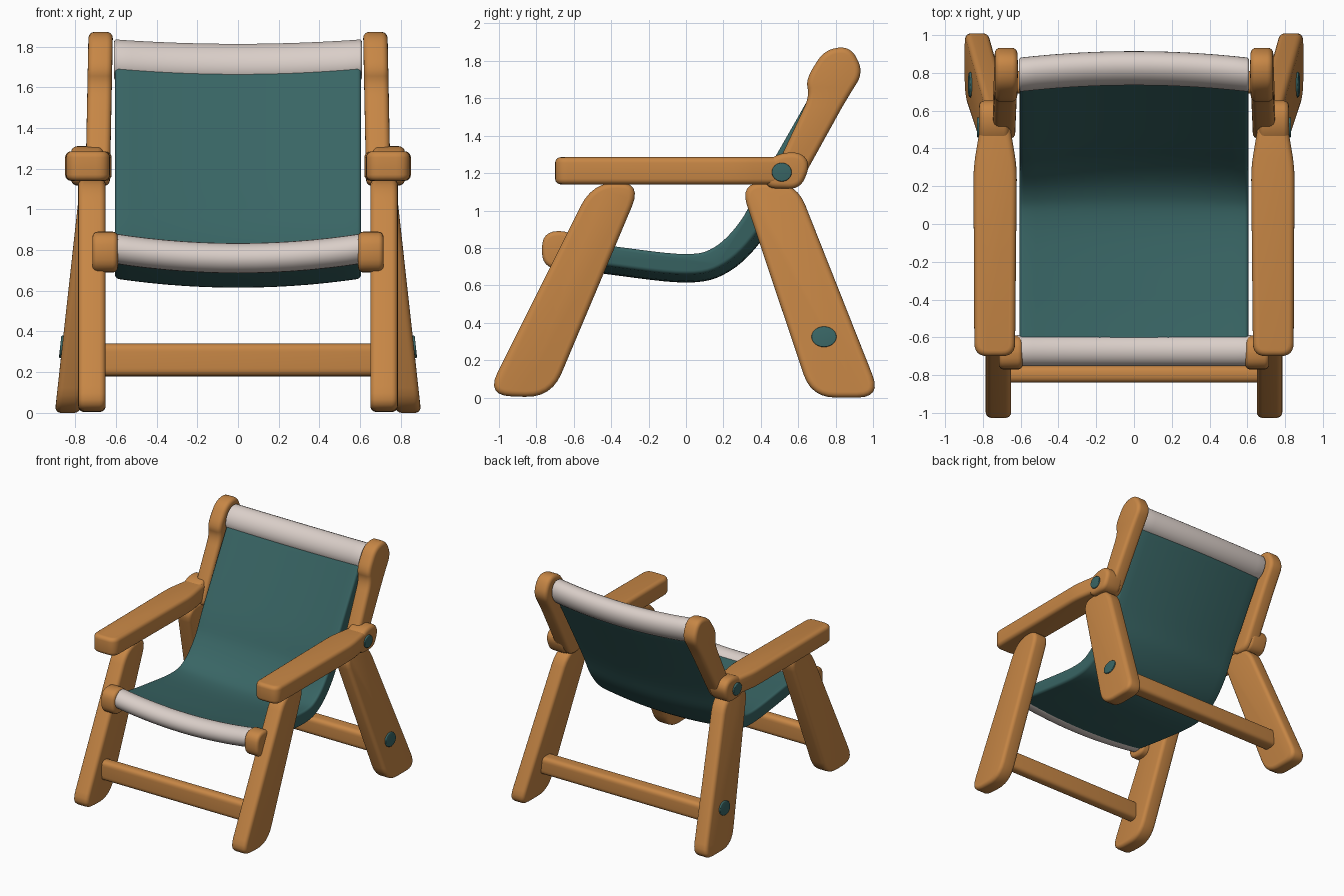
import bpy, bmesh, math
from mathutils import Vector

if "Cube" in bpy.data.objects:
    bpy.data.objects.remove(bpy.data.objects["Cube"])


def material(name, rgb):
    m = bpy.data.materials.new(name)
    m.diffuse_color = (*rgb, 1)
    m.use_nodes = True
    m.node_tree.nodes["Principled BSDF"].inputs["Base Color"].default_value = m.diffuse_color
    return m


WOOD = material("warm wood", (0.57, 0.24, 0.06))
TEAL = material("teal canvas", (0.04, 0.13, 0.128))
WHITE = material("off white canvas", (0.70, 0.62, 0.58))


def finish(name, bm, mat, bevel, mirror=False):
    """Soften hard edges, shade smooth, optionally mirror across x."""
    bmesh.ops.recalc_face_normals(bm, faces=bm.faces)
    if bevel:
        hard = [e for e in bm.edges if e.calc_face_angle(0) > math.radians(40)]
        bmesh.ops.bevel(bm, geom=hard, offset=bevel, segments=4, profile=0.5,
                        affect='EDGES', clamp_overlap=True)
    me = bpy.data.meshes.new(name)
    bm.to_mesh(me)
    bm.free()
    me.materials.append(mat)
    ob = bpy.data.objects.new(name, me)
    bpy.context.collection.objects.link(ob)
    bpy.ops.object.select_all(action='DESELECT')
    ob.select_set(True)
    bpy.context.view_layer.objects.active = ob
    bpy.ops.object.shade_smooth_by_angle(angle=math.radians(40))
    if mirror:
        mod = ob.modifiers.new("mirror", 'MIRROR')
        mod.use_mirror_merge = False
    return ob


def rounded(pts, r, n=6):
    """Round every corner of a polygon with a small curve."""
    pts = [Vector(p) for p in pts]
    out = []
    for i, p in enumerate(pts):
        ends = []
        for q in (pts[i - 1], pts[(i + 1) % len(pts)]):
            d = q - p
            ends.append(p + d.normalized() * min(r, d.length * 0.48))
        a, b = ends
        for k in range(n + 1):
            t = k / n
            out.append(a * (1 - t) ** 2 + p * 2 * t * (1 - t) + b * t * t)
    return out


def ellipse(cy, cz, a, b, n=24, tilt=0.0):
    c, s = math.cos(tilt), math.sin(tilt)
    res = []
    for i in range(n):
        u, v = a * math.cos(math.tau * i / n), b * math.sin(math.tau * i / n)
        res.append(Vector((cy + u * c - v * s, cz + u * s + v * c)))
    return res


def prism(name, outline, w0, w1, mat=WOOD, bevel=0.03, mirror=True, place=None):
    """Extrude a 2D outline; by default the outline is (y, z), depth is x."""
    place = place or (lambda u, v, w: (w, u, v))
    bm = bmesh.new()
    rings = [[bm.verts.new(place(p[0], p[1], w)) for p in outline] for w in (w0, w1)]
    bm.faces.new(rings[0])
    bm.faces.new(rings[1])
    n = len(outline)
    for i in range(n):
        j = (i + 1) % n
        bm.faces.new((rings[0][i], rings[0][j], rings[1][j], rings[1][i]))
    return finish(name, bm, mat, bevel, mirror)


def sagging(name, ring, sags, half, mat, bevel, steps=14):
    """Sweep a closed (y, z) section across x, sagging towards the middle."""
    bm = bmesh.new()
    rows = []
    for k in range(steps + 1):
        f = 2 * k / steps - 1
        rows.append([bm.verts.new((f * half, *(p + s * (1 - f * f))))
                     for p, s in zip(ring, sags)])
    n = len(ring)
    for a, b in zip(rows, rows[1:]):
        for i in range(n):
            j = (i + 1) % n
            bm.faces.new((a[i], a[j], b[j], b[i]))
    bm.faces.new(rows[0])
    bm.faces.new(rows[-1])
    return finish(name, bm, mat, bevel)


def spline(pts, n=6):
    """Catmull-Rom curve through the points."""
    p = [Vector(q) for q in pts]
    p = [p[0] * 2 - p[1]] + p + [p[-1] * 2 - p[-2]]
    out = []
    for i in range(1, len(p) - 2):
        a, b, c, d = p[i - 1:i + 3]
        for k in range(n):
            t = k / n
            out.append((b * 2 + (c - a) * t + (a * 2 - b * 5 + c * 4 - d) * t * t
                        + (b * 3 - a - c * 3 + d) * t ** 3) / 2)
    return out + [p[-2]]


# Front legs, leaning back
prism("front_legs", rounded([(-1.07, 0.01), (-0.72, 0), (-0.235, 1.15), (-0.5, 1.15)], 0.14),
      0.65, 0.785)

# Rear legs, splayed outwards towards the floor
splay = lambda u, v, w: (w + 0.125 * (1 - v / 1.13), u, v)
prism("rear_legs", rounded([(0.67, 0), (1.045, 0), (0.59, 1.15), (0.285, 1.15)], 0.13),
      0.65, 0.775, place=splay)

# Back rails with a slightly wider head
prism("back_rails", rounded([(0.43, 1.12), (0.59, 1.11), (0.85, 1.58), (0.95, 1.74), (0.88, 1.88),
                             (0.74, 1.86), (0.64, 1.70), (0.66, 1.61)], 0.07),
      0.615, 0.735, place=lambda u, v, w: (w + 0.02 * (1.85 - v), u, v))

# Arm rests and their rear pivot hubs
prism("arm_rests", rounded([(0.63, -0.70), (0.845, -0.70), (0.85, 0.30), (0.80, 0.60),
                            (0.67, 0.60), (0.62, 0.30)], 0.07),
      1.14, 1.285, place=lambda u, v, w: (u, v, w))
prism("arm_hubs", rounded([(0.42, 1.12), (0.61, 1.115), (0.665, 1.24), (0.62, 1.31),
                           (0.51, 1.31), (0.42, 1.26)], 0.06), 0.66, 0.82)

# Bolts
prism("arm_bolts", ellipse(0.512, 1.205, 0.053, 0.05), 0.78, 0.832, TEAL, 0.006)
prism("leg_bolts", ellipse(0.738, 0.325, 0.067, 0.055), 0.70, 0.785, TEAL, 0.006, place=splay)

# Stretchers between the legs
prism("front_stretcher", rounded([(-0.84, 0.18), (-0.75, 0.18), (-0.75, 0.34), (-0.84, 0.34)], 0.04),
      -0.68, 0.68, bevel=0.01, mirror=False)
prism("rear_stretcher", rounded([(0.69, 0.19), (0.81, 0.19), (0.81, 0.335), (0.69, 0.335)], 0.04),
      -0.82, 0.82, bevel=0.01, mirror=False)

# Rod ends beside the front hem
prism("rod_ends", rounded([(-0.77, 0.69), (-0.59, 0.69), (-0.59, 0.89), (-0.77, 0.89)], 0.09),
      0.59, 0.715, bevel=0.025)

# Canvas sling: thick sheet following the seat and back
path = spline([(-0.67, 0.80), (-0.38, 0.755), (0, 0.715), (0.18, 0.76),
               (0.335, 0.915), (0.46, 1.15), (0.79, 1.73)])
normals = []
for i in range(len(path)):
    t = (path[min(i + 1, len(path) - 1)] - path[max(i - 1, 0)]).normalized()
    normals.append(Vector((t.y, -t.x)))  # away from the sitter
under = [p + q * 0.055 for p, q in zip(path, normals)]
upper = [p - q * 0.055 for p, q in zip(path, normals)]
sag = [q * 0.045 for q in normals]
sagging("canvas_sling", under + upper[::-1], sag + sag[::-1], 0.605, TEAL, 0.02)

# White hems at the front edge and the top
sagging("front_hem", ellipse(-0.67, 0.81, 0.083, 0.074), [Vector((0, -0.05))] * 24,
        0.625, WHITE, 0.015)
sagging("top_hem", ellipse(0.79, 1.735, 0.105, 0.085, tilt=math.radians(60)),
        [Vector((0.035, -0.022))] * 24, 0.61, WHITE, 0.015)
